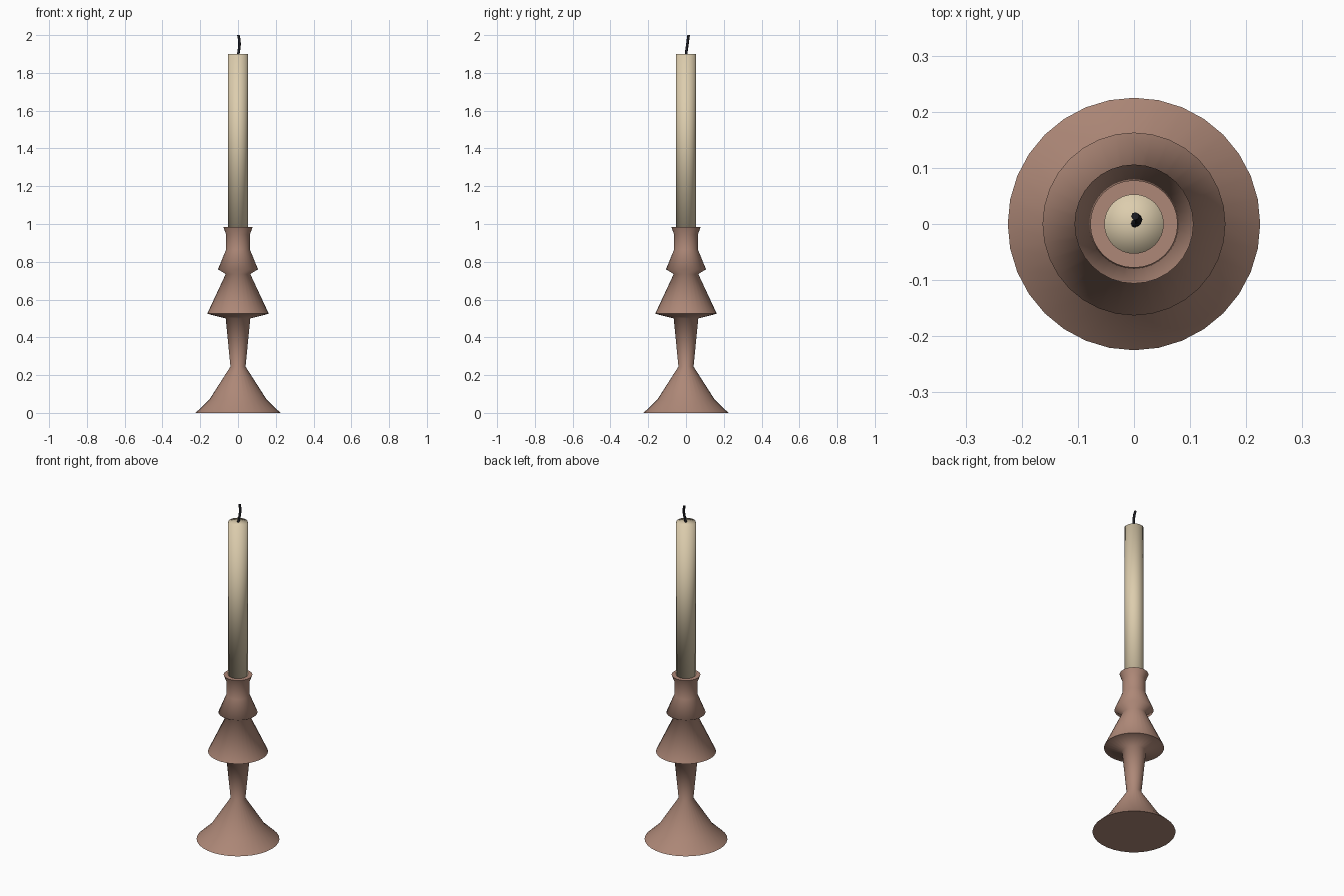
import bpy, bmesh, math
from mathutils import Vector

if "Cube" in bpy.data.objects:
    bpy.data.objects.remove(bpy.data.objects["Cube"])

SIDES = 32


def material(name, rgb):
    m = bpy.data.materials.new(name)
    m.diffuse_color = (*rgb, 1.0)
    m.use_nodes = True
    m.node_tree.nodes["Principled BSDF"].inputs["Base Color"].default_value = m.diffuse_color
    return m


def finish(name, bm, mat, angle=None):
    bmesh.ops.recalc_face_normals(bm, faces=bm.faces)
    me = bpy.data.meshes.new(name)
    bm.to_mesh(me)
    bm.free()
    me.materials.append(mat)
    ob = bpy.data.objects.new(name, me)
    bpy.context.collection.objects.link(ob)
    bpy.ops.object.select_all(action='DESELECT')
    ob.select_set(True)
    bpy.context.view_layer.objects.active = ob
    if angle is None:
        bpy.ops.object.shade_smooth()
    else:
        bpy.ops.object.shade_smooth_by_angle(angle=math.radians(angle))
    return ob


def tube(name, rings, sides, mat, angle=None):
    """Skin rings of (centre, radius) and close both ends with fans."""
    bm = bmesh.new()
    loops = []
    for c, r in rings:
        loops.append([bm.verts.new((c[0] + r * math.cos(2 * math.pi * i / sides),
                                    c[1] + r * math.sin(2 * math.pi * i / sides),
                                    c[2])) for i in range(sides)])
    for a, b in zip(loops, loops[1:]):
        for i in range(sides):
            j = (i + 1) % sides
            bm.faces.new((a[i], a[j], b[j], b[i]))
    for loop, (c, _) in ((loops[0], rings[0]), (loops[-1], rings[-1])):
        mid = bm.verts.new(c)
        for i in range(sides):
            bm.faces.new((loop[i], loop[(i + 1) % sides], mid))
    return finish(name, bm, mat, angle)


copper = material("dusty copper", (0.42, 0.245, 0.185))
wax = material("cream wax", (0.72, 0.61, 0.42))
black = material("burnt wick", (0.012, 0.012, 0.016))

# Turned holder: foot, stem, skirt, collar and cup
profile = [(0.225, 0.0), (0.152, 0.07), (0.04, 0.245), (0.065, 0.50),
           (0.163, 0.525), (0.065, 0.735), (0.106, 0.76), (0.063, 0.865),
           (0.063, 0.945), (0.078, 0.985)]
tube("candle_holder", [((0, 0, z), r) for r, z in profile], SIDES, copper, 85)

# Candle
tube("candle", [((0, 0, 0.975), 0.053), ((0, 0, 1.9), 0.053)], SIDES, wax)

# Curved wick
path = [(0, 0, 1.89), (0.004, 0.002, 1.915), (0.007, 0.005, 1.935),
        (0.008, 0.008, 1.955), (0.006, 0.011, 1.98), (0.002, 0.014, 2.0)]
tube("wick", [(Vector(p), 0.007) for p in path], 8, black, 60)
